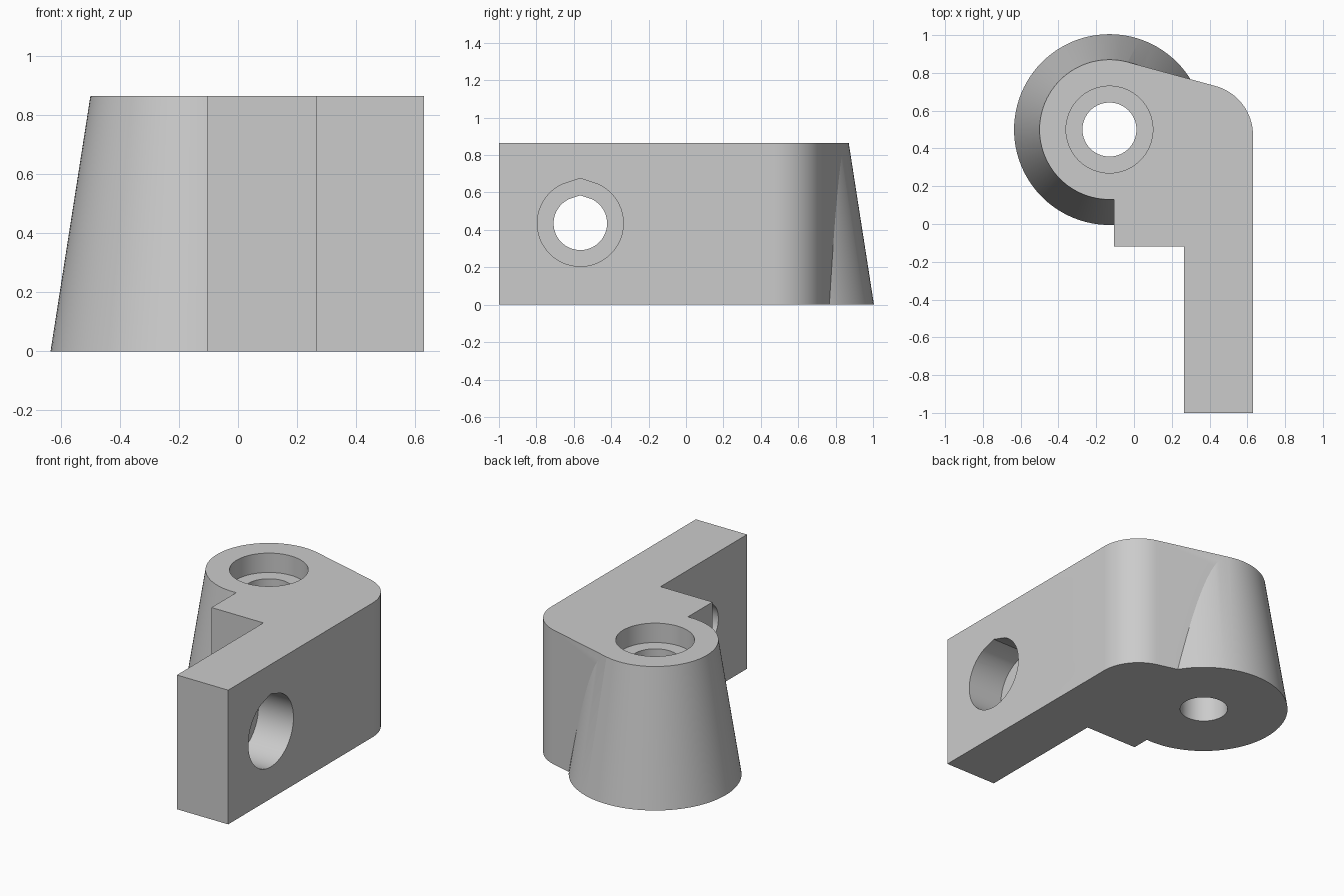
import bpy, bmesh
from math import sin, cos, pi, radians, atan2, hypot, acos
from mathutils import Matrix, Vector

cube = bpy.data.objects.get("Cube")
if cube:
    bpy.data.objects.remove(cube, do_unlink=True)

H = 0.865                                  # overall height
BOSS, R_TOP, R_BASE = Vector((-0.13, 0.5)), 0.37, 0.505
CORNER, R_CORNER = Vector((0.36, 0.47)), 0.27
R_HOLE, R_BORE = 0.143, 0.23
ARM_OUT, ARM_IN, ARM_Y, ARM_Z = 0.63, 0.265, -0.565, 0.435

grey = bpy.data.materials.new("plain grey")
grey.use_nodes = True
colour = (0.6, 0.6, 0.6, 1)
grey.diffuse_color = colour
grey.node_tree.nodes["Principled BSDF"].inputs["Base Color"].default_value = colour


def prism(name, outline, depth, matrix=Matrix()):
    """Extrude a 2D outline along local z."""
    bm = bmesh.new()
    face = bm.faces.new([bm.verts.new((p[0], p[1], 0)) for p in outline])
    ext = bmesh.ops.extrude_face_region(bm, geom=[face])
    bmesh.ops.translate(bm, vec=(0, 0, depth),
                        verts=[v for v in ext["geom"] if isinstance(v, bmesh.types.BMVert)])
    bmesh.ops.recalc_face_normals(bm, faces=bm.faces)
    return finish(name, bm, matrix)


def finish(name, bm, matrix):
    mesh = bpy.data.meshes.new(name)
    bm.transform(matrix)
    bm.to_mesh(mesh)
    bm.free()
    mesh.materials.append(grey)
    obj = bpy.data.objects.new(name, mesh)
    bpy.context.collection.objects.link(obj)
    return obj


def combine(target, tool, operation):
    """Apply a boolean and discard the tool."""
    bpy.context.view_layer.objects.active = target
    mod = target.modifiers.new(operation, "BOOLEAN")
    mod.operation, mod.solver, mod.object = operation, "EXACT", tool
    bpy.ops.object.modifier_apply(modifier=mod.name)
    bpy.data.objects.remove(tool, do_unlink=True)


def arc(centre, r, start, end, n):
    return [(centre[0] + r * cos(start + (end - start) * i / n),
             centre[1] + r * sin(start + (end - start) * i / n)) for i in range(n + 1)]


def teardrop(r):
    """Round hole with a shallow peak on top."""
    gap = radians(25)
    return arc((0, 0), r, pi / 2 + gap, 2.5 * pi - gap, 56) + [(0, r * 1.045)]


# Arm and body, with the back wall tangent to the corner and the boss top
d = CORNER - BOSS
tangent = atan2(d.y, d.x) + acos((R_TOP - R_CORNER) / hypot(d.x, d.y))
normal = Vector((cos(tangent), sin(tangent)))
outline = [(ARM_OUT, -1)] + arc(CORNER, R_CORNER, 0, tangent, 20)
outline += [BOSS + normal * R_TOP, (-0.105, BOSS.y), (-0.105, -0.12),
            (ARM_IN, -0.12), (ARM_IN, -1)]
bracket = prism("bracket", outline, H)

# Tapered boss
bm = bmesh.new()
bmesh.ops.create_cone(bm, cap_ends=True, segments=96, radius1=R_BASE, radius2=R_TOP, depth=H)
boss = finish("tapered_boss", bm, Matrix.Translation((BOSS.x, BOSS.y, H / 2)))
combine(bracket, boss, "UNION")

# Vertical hole and counterbore
for r, low in ((R_HOLE, -0.1), (R_BORE, H - 0.125)):
    cutter = prism("boss_cutter", arc((0, 0), r, 0, 2 * pi * 63 / 64, 63), H + 0.2 - low,
                   Matrix.Translation((BOSS.x, BOSS.y, low)))
    combine(bracket, cutter, "DIFFERENCE")

# Sideways peaked hole and counterbore: local x, y, z become y, z, x
turn = Matrix(((0, 0, 1, 0), (1, 0, 0, 0), (0, 1, 0, 0), (0, 0, 0, 1)))
for r, inner in ((R_HOLE, ARM_IN - 0.1), (R_BORE, ARM_OUT - 0.25)):
    cutter = prism("arm_cutter", teardrop(r), ARM_OUT + 0.1 - inner,
                   Matrix.Translation((inner, ARM_Y, ARM_Z)) @ turn)
    combine(bracket, cutter, "DIFFERENCE")

bpy.ops.object.select_all(action="DESELECT")
bracket.select_set(True)
bpy.context.view_layer.objects.active = bracket
bpy.ops.object.shade_smooth_by_angle(angle=radians(15))
